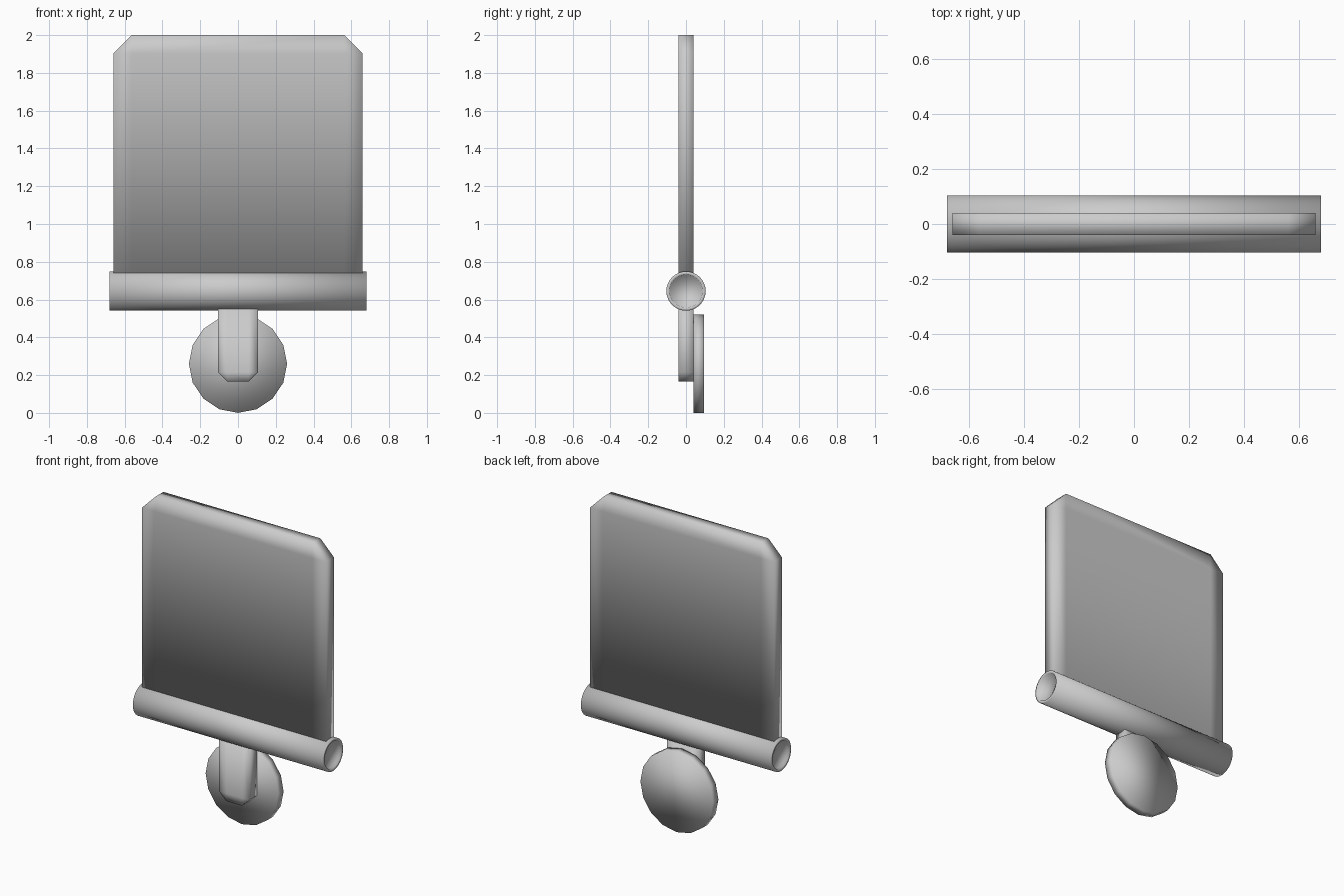
import bpy, bmesh, math
from mathutils import Matrix

cube = bpy.data.objects.get("Cube")
if cube:
    bpy.data.objects.remove(cube, do_unlink=True)

# One plain grey for everything
GREY = (0.6, 0.6, 0.6, 1)
grey = bpy.data.materials.new("grey")
grey.use_nodes = True
grey.diffuse_color = GREY
grey.node_tree.nodes["Principled BSDF"].inputs["Base Color"].default_value = GREY


def finish(bm, name):
    bmesh.ops.recalc_face_normals(bm, faces=bm.faces)
    for f in bm.faces:
        f.smooth = True
    mesh = bpy.data.meshes.new(name)
    bm.to_mesh(mesh)
    bm.free()
    mesh.materials.append(grey)
    ob = bpy.data.objects.new(name, mesh)
    bpy.context.collection.objects.link(ob)
    return ob


def chamfered_plate(name, half_w, z_root, z_tip, cut, half_t):
    """Slab whose two corners at z_tip are cut off; faces split along the cuts."""
    bm = bmesh.new()
    z_cut = z_tip - math.copysign(cut, z_tip - z_root)
    xs = (-half_w, cut - half_w, half_w - cut, half_w)
    root = [bm.verts.new((x, -half_t, z_root)) for x in xs]
    mid = [bm.verts.new((x, -half_t, z_cut)) for x in xs]
    tip = [bm.verts.new((x, -half_t, z_tip)) for x in xs[1:3]]
    for i in range(3):
        bm.faces.new((root[i], root[i + 1], mid[i + 1], mid[i]))
    bm.faces.new((mid[1], mid[2], tip[1], tip[0]))
    bm.faces.new((mid[0], mid[1], tip[0]))
    bm.faces.new((mid[2], mid[3], tip[1]))
    # Thicken towards the back
    front = bm.faces[:]
    geo = bmesh.ops.extrude_face_region(bm, geom=front, use_keep_orig=True)["geom"]
    bmesh.ops.translate(bm, vec=(0, 2 * half_t, 0),
                        verts=[v for v in geo if isinstance(v, bmesh.types.BMVert)])
    return finish(bm, name)


def cylinder(sides, radius, depth, matrix):
    bm = bmesh.new()
    bmesh.ops.create_cone(bm, cap_ends=True, segments=sides, radius1=radius,
                          radius2=radius, depth=depth, matrix=matrix)
    return bm


# Large upright panel and the small tab hanging below the bar
chamfered_plate("panel", 0.66, 0.65, 2.0, 0.098, 0.04)
chamfered_plate("tab", 0.107, 0.60, 0.165, 0.05, 0.04)

# Cross bar with shallow recessed ends
bm = cylinder(32, 0.104, 1.36, Matrix.Translation((0, 0, 0.645)) @ Matrix.Rotation(math.pi / 2, 4, 'Y'))
caps = [f for f in bm.faces if len(f.verts) > 4]
bmesh.ops.inset_individual(bm, faces=caps, thickness=0.017, depth=0)
bmesh.ops.inset_individual(bm, faces=caps, thickness=0.003, depth=-0.015)
finish(bm, "cross_bar")

# Round disc behind the tab
finish(cylinder(16, 0.26, 0.055, Matrix.Translation((0, 0.0675, 0.26)) @ Matrix.Rotation(math.pi / 2, 4, 'X')),
       "disc")
